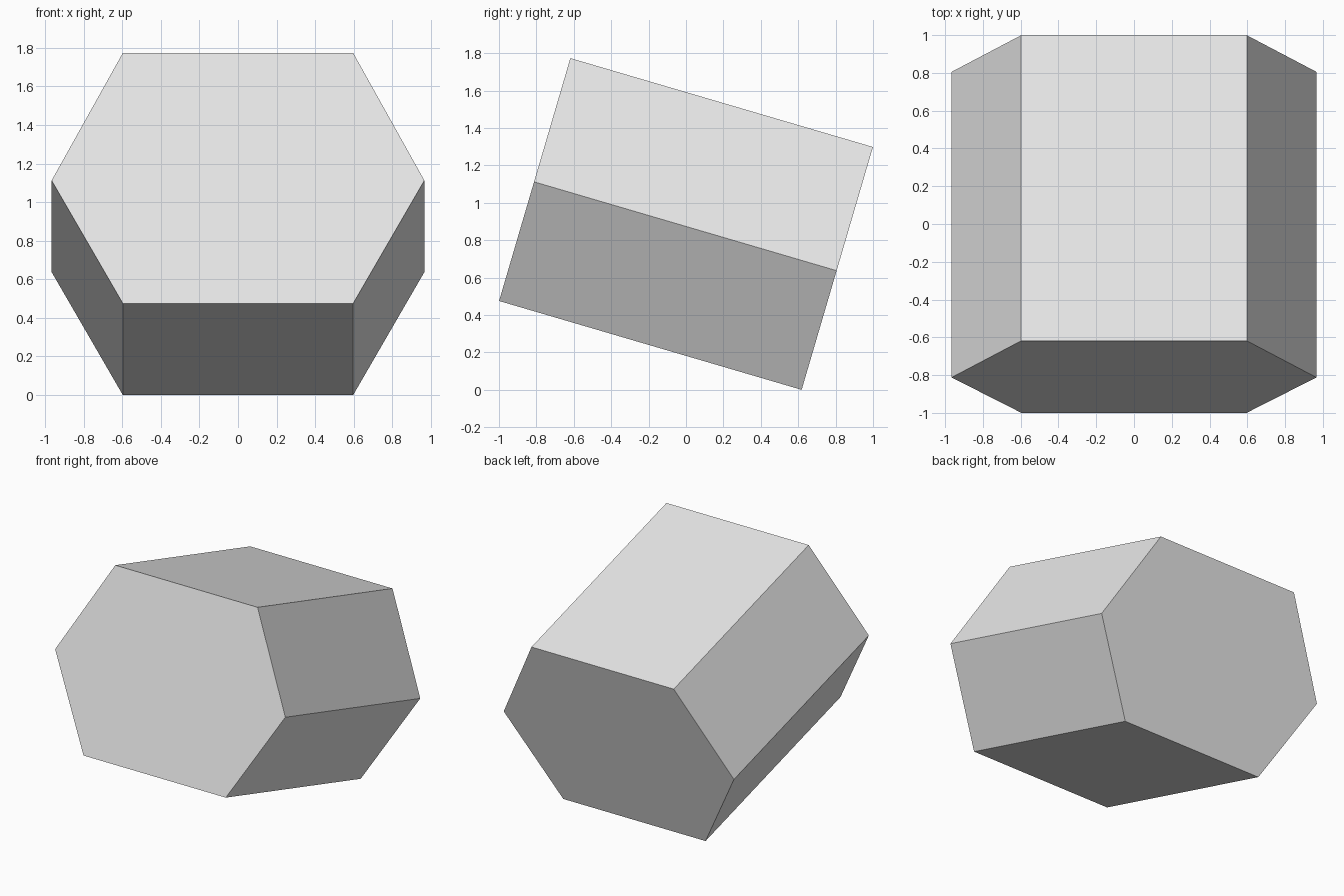
import bpy
import bmesh
from math import atan2
from mathutils import Matrix

cube = bpy.data.objects.get("Cube")
if cube:
    bpy.data.objects.remove(cube, do_unlink=True)

# Plain grey material
grey = bpy.data.materials.new("light_grey")
grey.use_nodes = True
colour = (0.8, 0.8, 0.8, 1.0)
grey.diffuse_color = colour
grey.node_tree.nodes["Principled BSDF"].inputs["Base Color"].default_value = colour

# Hexagonal cross-section, mirrored about x = 0
half_flat, half_width = 0.597, 0.966
lower, upper, length = -0.664, 0.689, 1.686
right_half = [(half_flat, lower), (half_width, 0), (half_flat, upper)]
profile = right_half + [(-x, z) for x, z in reversed(right_half)]

# Extrude the section front to back
bm = bmesh.new()
front = bm.faces.new([bm.verts.new((x, -length / 2, z)) for x, z in profile])
back = bmesh.ops.extrude_face_region(bm, geom=[front], use_keep_orig=True)
bmesh.ops.translate(bm, vec=(0, length, 0),
                    verts=[v for v in back["geom"] if isinstance(v, bmesh.types.BMVert)])
bmesh.ops.recalc_face_normals(bm, faces=bm.faces)

# Tip the prism so its front end is raised, then centre it on the ground
tilt = atan2(0.475, 1.618)
bm.transform(Matrix.Rotation(-tilt, 4, "X"))
ys = [v.co.y for v in bm.verts]
bmesh.ops.translate(bm, verts=bm.verts, vec=(
    0, -(min(ys) + max(ys)) / 2, -min(v.co.z for v in bm.verts)))

mesh = bpy.data.meshes.new("hexagonal_prism")
bm.to_mesh(mesh)
bm.free()
mesh.materials.append(grey)
prism = bpy.data.objects.new("hexagonal_prism", mesh)
bpy.context.collection.objects.link(prism)
